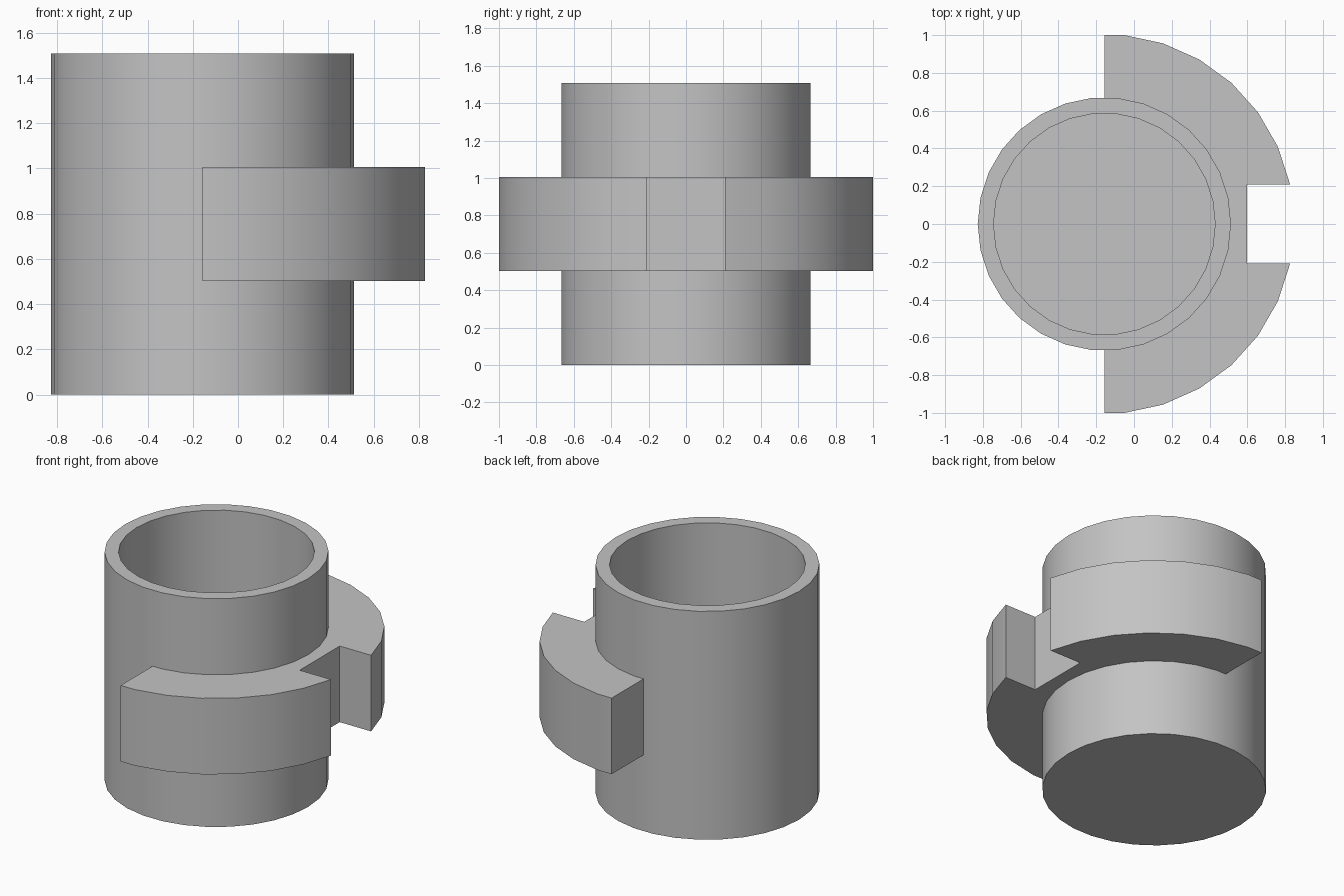
import bpy, bmesh
from math import sin, cos, radians

UNIT = 0.0838          # radius step shared by all parts
AXIS_X = -0.157        # axis of the cup
STEP = 12              # thirty-sided rounds

cube = bpy.data.objects.get("Cube")
if cube:
    bpy.data.objects.remove(cube, do_unlink=True)

grey = bpy.data.materials.new("plain_grey")
grey.use_nodes = True
color = (0.55, 0.55, 0.55, 1)
grey.diffuse_color = color
grey.node_tree.nodes["Principled BSDF"].inputs["Base Color"].default_value = color


def arc(radius, start, end, step):
    return [(radius * cos(radians(a)), radius * sin(radians(a)))
            for a in range(start, end, step)]


def finish(name, bm):
    bmesh.ops.recalc_face_normals(bm, faces=bm.faces)
    mesh = bpy.data.meshes.new(name)
    bm.to_mesh(mesh)
    bm.free()
    obj = bpy.data.objects.new(name, mesh)
    obj.location.x = AXIS_X
    mesh.materials.append(grey)
    bpy.context.collection.objects.link(obj)
    bpy.ops.object.select_all(action="DESELECT")
    obj.select_set(True)
    bpy.context.view_layer.objects.active = obj
    bpy.ops.object.shade_smooth_by_angle(angle=radians(30))


# Cup: stacked rings from the outer base, over the rim, to the inner floor
bm = bmesh.new()
rings = [[bm.verts.new((x * UNIT, y * UNIT, z * UNIT)) for x, y in arc(r, 0, 360, STEP)]
         for r, z in [(8, 0), (8, 18), (7, 18), (7, 1)]]
for low, high in zip(rings, rings[1:]):
    for i in range(len(low)):
        j = (i + 1) % len(low)
        bm.faces.new((low[i], low[j], high[j], high[i]))
bm.faces.new(rings[0])
bm.faces.new(rings[-1])
finish("cup", bm)

# Half collar with a notch, its inner edge sunk into the cup wall
flat = 12 * cos(radians(STEP / 2))
outline = [(0, -flat)] + arc(12, -84, -11, STEP)
outline += [(9, -2.495), (9, 2.495)]
outline += arc(12, 12, 85, STEP) + [(0, flat)]
outline += arc(7.5, 90, -91, -STEP)
bm = bmesh.new()
base = bm.faces.new([bm.verts.new((x * UNIT, y * UNIT, 6 * UNIT)) for x, y in outline])
top = bmesh.ops.extrude_face_region(bm, geom=[base], use_keep_orig=True)
bmesh.ops.translate(bm, vec=(0, 0, 6 * UNIT),
                    verts=[v for v in top["geom"] if isinstance(v, bmesh.types.BMVert)])
finish("notched_collar", bm)
